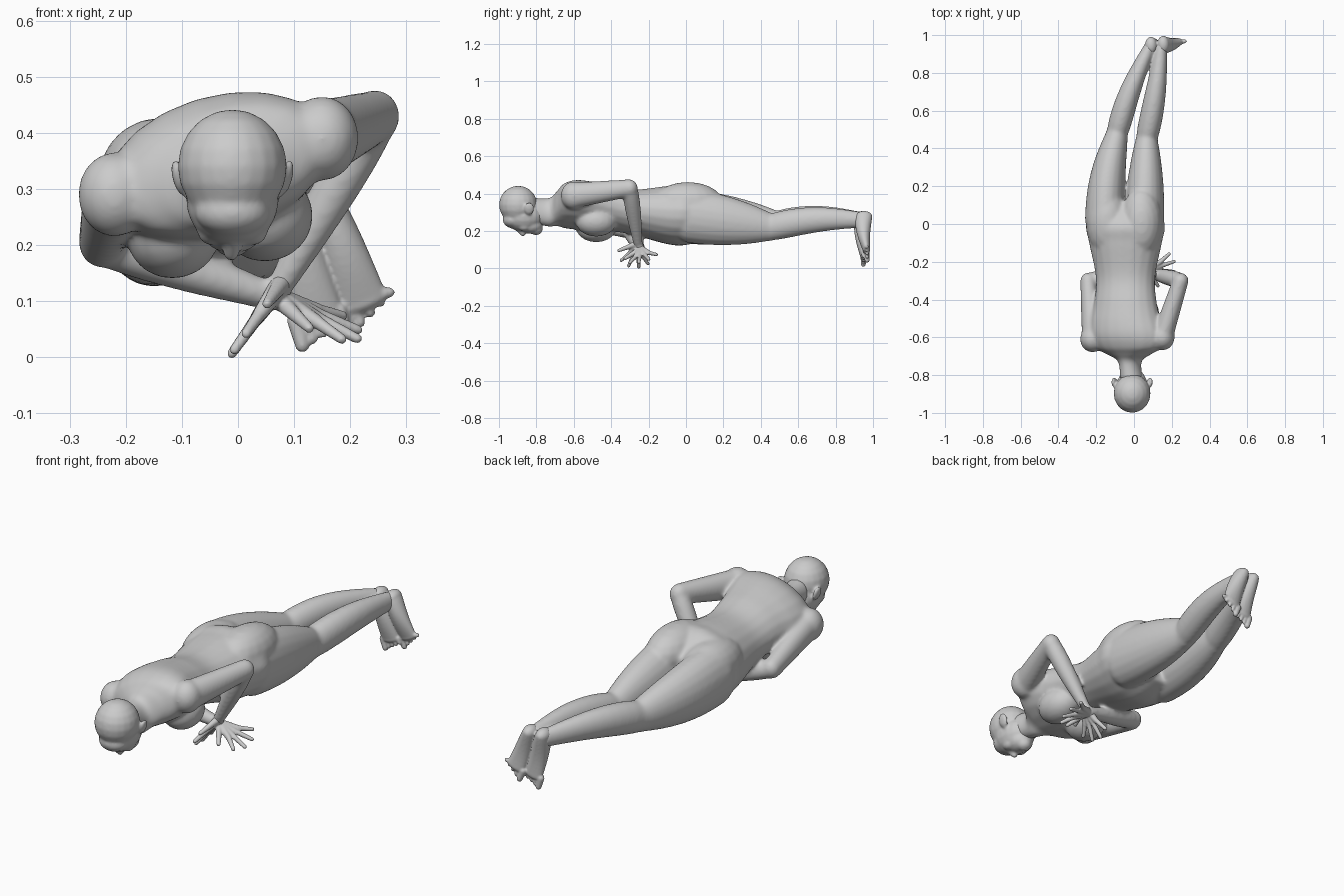
import bpy
import bmesh
import math
from mathutils import Vector, Matrix

default_cube = bpy.data.objects.get("Cube")
if default_cube:
    bpy.data.objects.remove(default_cube, do_unlink=True)

skin = bpy.data.materials.new("plain grey")
skin.use_nodes = True
skin.diffuse_color = (.6, .6, .6, 1)
skin.node_tree.nodes["Principled BSDF"].inputs["Base Color"].default_value = skin.diffuse_color

SIDES = 20
STEPS = 10
UP = Vector((0, 0, 1))
BACK = Vector((0, 1, 0))


def mix(start, end, t):
    return start + (end - start) * t


def loft(bm, rows):
    """Skin a row of ellipses, each given as centre and two half-axis vectors."""
    rings = []
    for centre, across, over in rows:
        angles = [math.tau * k / SIDES for k in range(SIDES)]
        rings.append([bm.verts.new(centre + across * math.cos(a) + over * math.sin(a))
                      for a in angles])
    for lower, upper in zip(rings, rings[1:]):
        for k in range(SIDES):
            following = (k + 1) % SIDES
            bm.faces.new((lower[k], lower[following], upper[following], upper[k]))
    bm.faces.new(rings[0][::-1])
    bm.faces.new(rings[-1])


def segment(bm, start, end, widths, depths, power=1, swell=0, bow=Vector(), reference=UP):
    """Loft one round-ended body segment; power and swell shape its muscle."""
    start, end = Vector(start), Vector(end)
    along = (end - start).normalized()
    side = along.cross(reference).normalized()
    depth = side.cross(along)

    def row(t, scale, shift):
        bulge = math.sin(math.pi * t ** .7)
        w = mix(*widths, t ** power) + swell * bulge
        d = mix(*depths, t ** power) + swell * bulge
        centre = start.lerp(end, t) + bow * math.sin(math.pi * t)
        centre += along * shift * min(w, d)
        return centre, side * w * scale, depth * d * scale

    cap = [math.pi / 2 * k / STEPS for k in range(1, STEPS)]
    rows = [row(0, math.cos(a), -math.sin(a)) for a in reversed(cap)]
    rows += [row(k / STEPS, 1, 0) for k in range(STEPS + 1)]
    rows += [row(1, math.cos(a), math.sin(a)) for a in cap]
    loft(bm, rows)


def blob(bm, centre, radii, roll=0):
    """Add an ellipsoid."""
    matrix = (Matrix.Translation(centre) @ Matrix.Rotation(math.radians(roll), 4, "Y")
              @ Matrix.Diagonal((*radii, 1)))
    bmesh.ops.create_uvsphere(bm, u_segments=SIDES, v_segments=STEPS, radius=1, matrix=matrix)


def finger(bm, start, end, root, tip):
    """Add a thin round digit."""
    segment(bm, start, end, (root, tip), (root, tip), reference=BACK)


def trunk(bm, profile):
    """Neck to hips from y, z, half width and half height, rolled more at the shoulders."""
    padded = [profile[0], *profile, profile[-1]]
    rows = []
    for before, first, second, after in zip(padded, padded[1:], padded[2:], padded[3:]):
        for step in range(STEPS):
            t = step / STEPS
            y, z, w, h = (b + t * (c - a + t * (2 * a - 5 * b + 4 * c - d
                                                + t * (3 * (b - c) + d - a))) / 2
                          for a, b, c, d in zip(before, first, second, after))
            roll = Matrix.Rotation(math.radians(16 * y - 8), 3, "Y")
            x = -.045 + max(0, -y - .5) / 10
            rows.append((Vector((x, y, z)), roll @ Vector((w, 0, 0)), roll @ UP * h))
    loft(bm, rows)


def leg(bm, hip, knee, ankle, bow, calf_bow):
    """Heavy thigh narrowing towards the knee, then a calf swelling upwards."""
    segment(bm, hip, knee, (.105, .058), (.145, .075), power=2, bow=bow)
    segment(bm, knee, ankle, (.056, .032), (.071, .043), swell=.012, bow=calf_bow + UP * .02)


def foot(bm, heel, ball, lift):
    """Foot hanging from the heel, flattening towards five toes."""
    heel, ball = Vector(heel), Vector(ball)
    segment(bm, heel, ball, (.032, .045), (.046, .02), swell=.003,
            bow=BACK * -.008, reference=BACK)
    down = (ball - heel).normalized()
    across = BACK.cross(down).normalized()
    if across.x < 0:
        across.negate()
    for i in range(5):
        size = .013 if i == 0 else .009
        root = ball + across * (i - 2) * .02
        finger(bm, root, root + down * (.045 - .003 * i) + UP * lift * i, size + .003, size)


def arm(bm, shoulder, elbow, wrist):
    """Rounded shoulder, upper arm and a forearm tapering to the wrist."""
    blob(bm, shoulder, (.066, .07, .076))
    segment(bm, shoulder, elbow, (.056, .042), (.07, .047))
    segment(bm, elbow, wrist, (.04, .025), (.04, .025), swell=.008, reference=BACK)


def hand(bm, wrist, middle, spread):
    """Fan the fingers around the line from wrist to middle fingertip."""
    wrist = Vector(wrist)
    reach = Vector(middle) - wrist
    spread = Vector(spread)
    spread = (spread - spread.project(reach)).normalized() * reach.length
    for i in range(4):
        angle = math.radians(20 * (i - 1.5))
        ray = reach * math.cos(angle) + spread * math.sin(angle)
        knuckle = wrist + reach * .48 + spread * .15 * (i - 1.5)
        finger(bm, wrist, knuckle, .02, .013)
        finger(bm, knuckle, wrist + ray * (1 if i in (1, 2) else .92), .012, .009)
    finger(bm, wrist, wrist + reach * .4 - spread * .6, .017, .009)


def fuse(name, bm, voxel, passes):
    """Turn overlapping parts into one soft surface."""
    bmesh.ops.recalc_face_normals(bm, faces=bm.faces)
    mesh = bpy.data.meshes.new(name)
    bm.to_mesh(mesh)
    bm.free()
    mesh.materials.append(skin)
    part = bpy.data.objects.new(name, mesh)
    bpy.context.collection.objects.link(part)
    remesh = part.modifiers.new("fuse", "REMESH")
    remesh.mode = "VOXEL"
    remesh.voxel_size = voxel
    remesh.use_smooth_shade = True
    soften = part.modifiers.new("soften", "SMOOTH")
    soften.factor = .5
    soften.iterations = passes


# Torso with breasts and buttocks
body = bmesh.new()
trunk(body, [(-.82, .31, .06, .07), (-.73, .3, .06, .08), (-.69, .32, .12, .09),
             (-.65, .335, .19, .11), (-.57, .34, .205, .125), (-.42, .325, .17, .12),
             (-.28, .3, .16, .12), (-.1, .285, .195, .155), (0, .285, .21, .16),
             (.13, .26, .16, .1)])
for x, z in ((-.115, .22), (.05, .25)):
    blob(body, (x, -.48, z), (.085, .11, .08), -15)
for x, z in ((-.14, .315), (.04, .35)):
    blob(body, (x, .01, z), (.11, .19, .112))

# Legs
leg(body, (.055, .03, .28), (.067, .45, .22), (.145, .94, .26), Vector(), Vector((.008, 0, 0)))
outward = Vector((-.015, 0, 0))
leg(body, (-.155, .03, .275), (-.09, .48, .235), (.085, .94, .26), outward, outward)

# Left arm with its elbow raised, right arm crossing under the belly
left_wrist = (.08, -.257, .135)
right_wrist = (.07, -.243, .105)
arm(body, (.15, -.6, .39), (.247, -.3, .43), left_wrist)
arm(body, (-.22, -.61, .29), (-.243, -.3, .205), right_wrist)
fuse("body", body, .0065, 25)

# Hands
hands = bmesh.new()
hand(hands, left_wrist, (-.01, -.28, .008), BACK)
hand(hands, right_wrist, (.215, -.225, .04), BACK + UP * .3)
fuse("hands", hands, .004, 4)

# Feet
feet = bmesh.new()
foot(feet, (.155, .95, .275), (.222, .965, .1), .008)
foot(feet, (.09, .945, .275), (.142, .948, .075), .003)
fuse("feet", feet, .004, 6)

# Head facing down: skull, face, brow, jaw, chin and nose
head = bmesh.new()
for y, z, radii in ((-.897, .34, (.098, .103, .102)), (-.868, .28, (.083, .11, .083)),
                    (-.925, .26, (.068, .055, .045)), (-.83, .23, (.057, .065, .045)),
                    (-.802, .21, (.036, .036, .032))):
    blob(head, (-.01, y, z), radii)
finger(head, (-.01, -.912, .218), (-.012, -.872, .186), .01, .015)
for side in (-1, 1):
    blob(head, (-.01 + side * .035, -.865, .225), (.028, .035, .026))
    blob(head, (-.01 + side * .095, -.838, .32), (.012, .027, .035), side * 15)
fuse("head", head, .006, 10)
